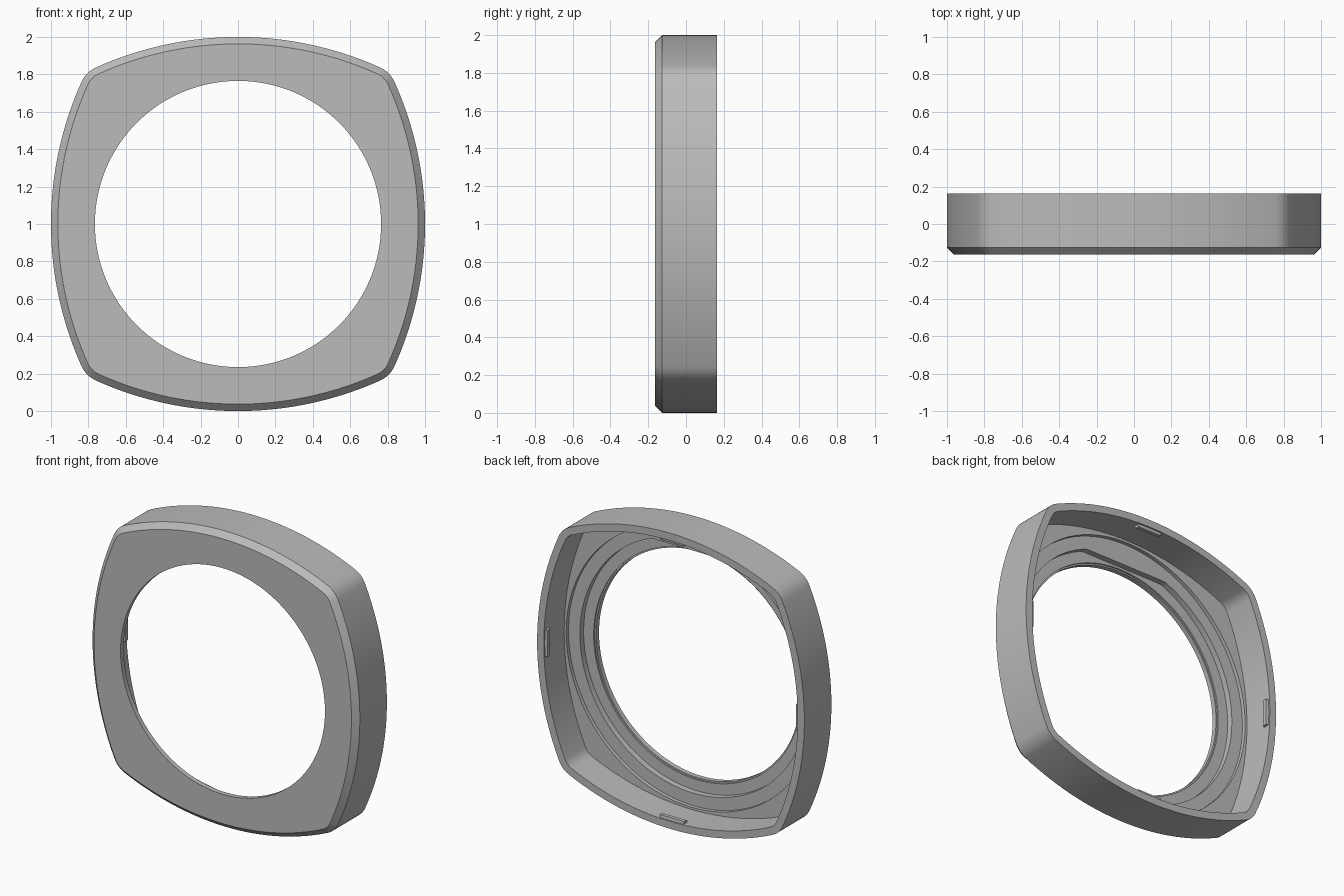
import bpy, bmesh, math
from mathutils import Vector, Matrix

cube = bpy.data.objects.get("Cube")
if cube:
    bpy.data.objects.remove(cube, do_unlink=True)

grey = bpy.data.materials.new("mid grey")
grey.use_nodes = True
colour = (0.5, 0.5, 0.5, 1)
grey.diffuse_color = colour
grey.node_tree.nodes["Principled BSDF"].inputs["Base Color"].default_value = colour

SIDE_R, CORNER_R = 1.85, 0.15      # bowed sides and rounded corners
BACK, FRONT = 0.163, -0.163
WALL = 0.05
SIDE_STEPS, CORNER_STEPS = 48, 10

# Corner arc centre, tangent to both neighbouring side arcs
drop = SIDE_R - 1
reach = SIDE_R - CORNER_R
corner = (-drop + math.sqrt(2 * reach ** 2 - drop ** 2)) / 2
tangent = math.atan2(corner, corner + drop)


def outline(inset=0.0):
    """Cushion-shaped loop of (x, z) points around the centre."""
    points = []
    for quarter in range(4):
        turn = Matrix.Rotation(-quarter * math.pi / 2, 2)
        for i in range(SIDE_STEPS):
            a = tangent * (2 * i / SIDE_STEPS - 1)
            r = SIDE_R - inset
            points.append(turn @ Vector((r * math.sin(a), r * math.cos(a) - drop)))
        for i in range(CORNER_STEPS):
            a = tangent + (math.pi / 2 - 2 * tangent) * i / CORNER_STEPS
            r = CORNER_R - inset
            points.append(turn @ Vector((corner + r * math.sin(a), corner + r * math.cos(a))))
    return points


def circle(radius, flat=None):
    """Round loop on the same rays as the outline, optionally flattened on top."""
    points = []
    for p in outline():
        q = p.normalized() * radius
        if flat and q.y > flat:
            q *= flat / q.y
        points.append(q)
    return points


def finish(bm, name):
    bmesh.ops.recalc_face_normals(bm, faces=bm.faces)
    mesh = bpy.data.meshes.new(name)
    bm.to_mesh(mesh)
    bm.free()
    mesh.materials.append(grey)
    obj = bpy.data.objects.new(name, mesh)
    bpy.context.collection.objects.link(obj)
    return obj


# Bezel: closed chain of loops from the front hole, round the outside, back inside
chain = [
    (circle(0.765), FRONT),
    (outline(0.037), FRONT),
    (outline(), FRONT + 0.037),
    (outline(), BACK),
    (outline(WALL), BACK),
    (outline(WALL), -0.055),
    (circle(0.935), -0.055),
    (circle(0.935), -0.08),
    (circle(0.85, flat=0.79), -0.08),
    (circle(0.85, flat=0.79), -0.12),
    (circle(0.775), -0.12),
    (circle(0.775), -0.13),
    (circle(0.765), -0.13),
]
bm = bmesh.new()
loops = [[bm.verts.new((p.x, y, p.y + 1)) for p in pts] for pts, y in chain]
for a, b in zip(loops, loops[1:] + loops[:1]):
    for i in range(len(a)):
        j = (i + 1) % len(a)
        bm.faces.new((a[i], a[j], b[j], b[i]))
bezel = finish(bm, "bezel_frame")
bpy.context.view_layer.objects.active = bezel
bezel.select_set(True)
bpy.ops.object.shade_smooth_by_angle(angle=math.radians(30))
bezel.select_set(False)

# Snap tabs: a small wedge inside the rim at the middle of each side
profile = [(0.96, 0.155), (0.93, 0.15), (0.93, 0.125), (0.96, 0.10)]
for k, side in enumerate(("top", "left", "bottom", "right")):
    bm = bmesh.new()
    ends = [[bm.verts.new((x, y, z)) for z, y in profile] for x in (-0.09, 0.09)]
    for i in range(4):
        j = (i + 1) % 4
        bm.faces.new((ends[0][i], ends[0][j], ends[1][j], ends[1][i]))
    for end in ends:
        bm.faces.new(end)
    spin = Matrix.Translation((0, 0, 1)) @ Matrix.Rotation(k * math.pi / 2, 4, "Y")
    bmesh.ops.transform(bm, matrix=spin, verts=bm.verts)
    finish(bm, side + "_snap_tab")
